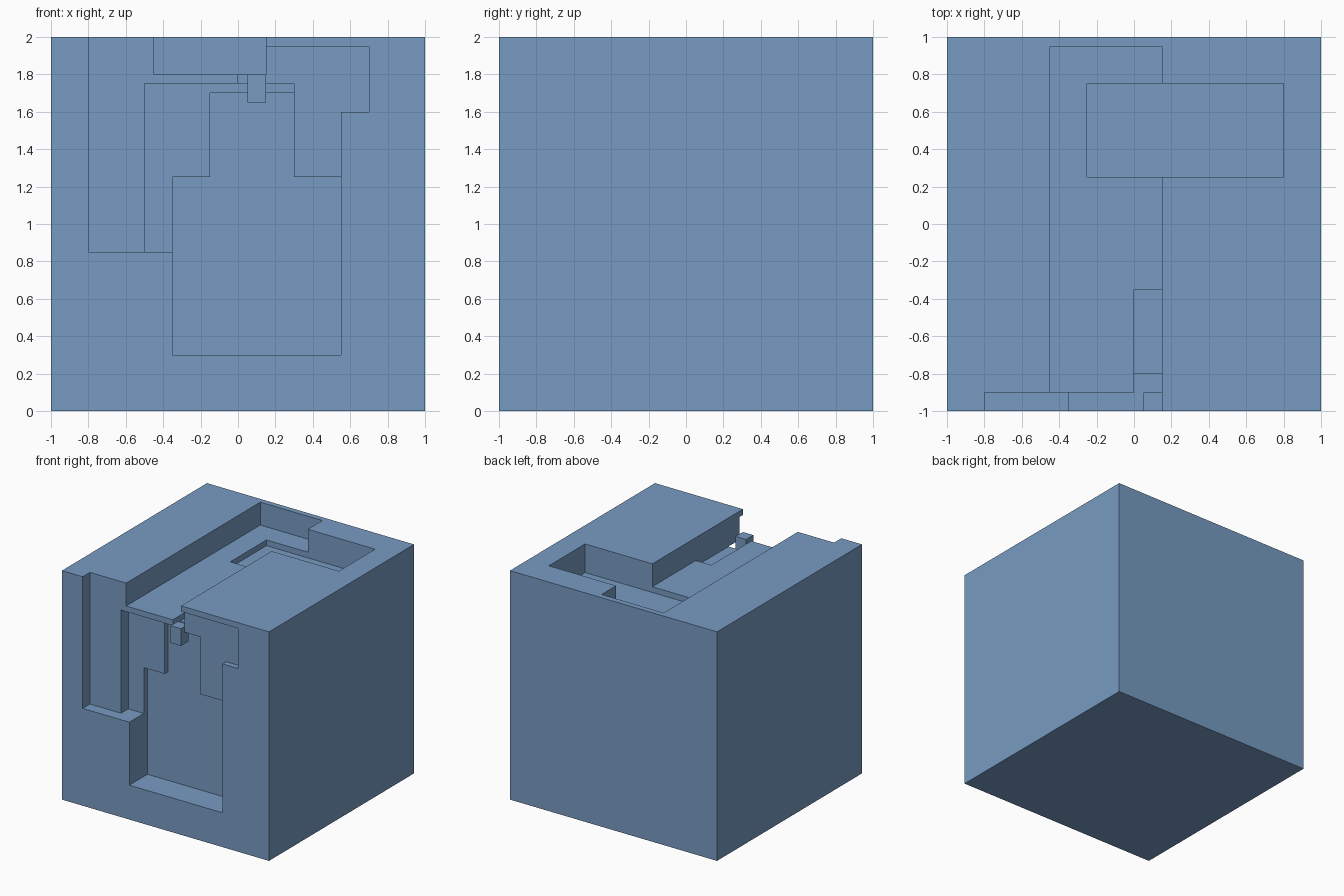
import bpy

cube = bpy.data.objects.get("Cube")
if cube:
    bpy.data.objects.remove(cube, do_unlink=True)

# Single flat blue
blue = bpy.data.materials.new("steel_blue")
blue.use_nodes = True
colour = (0.185, 0.33, 0.54, 1)
blue.diffuse_color = colour
blue.node_tree.nodes["Principled BSDF"].inputs["Base Color"].default_value = colour


def box(name, x, y, z):
    """Axis-aligned box from (min, max) pairs."""
    verts = [(a, b, c) for a in x for b in y for c in z]
    faces = [(0, 1, 3, 2), (4, 6, 7, 5), (0, 4, 5, 1),
             (2, 3, 7, 6), (0, 2, 6, 4), (1, 5, 7, 3)]
    mesh = bpy.data.meshes.new(name)
    mesh.from_pydata(verts, [], faces)
    mesh.materials.append(blue)
    obj = bpy.data.objects.new(name, mesh)
    bpy.context.collection.objects.link(obj)
    return obj


block = box("block", (-1, 1), (-1, 1), (0, 2))
OUT, TOP = -1.2, 2.2  # cutters overshoot the front and top faces

cuts = [
    # Top: long trench, cross pocket, narrow slot
    ("trench", (-0.45, 0.15), (OUT, 0.95), (1.8, TOP)),
    ("cross_pocket", (-0.25, 0.8), (0.25, 0.75), (1.75, TOP)),
    ("slot", (0.0, 0.15), (OUT, -0.35), (1.75, TOP)),
    # Front: stepped recesses, shallow to deep
    ("upper_right_step", (0.1, 0.7), (OUT, -0.95), (1.6, 1.95)),
    ("right_step", (0.1, 0.55), (OUT, -0.95), (0.3, 1.7)),
    ("left_step", (-0.8, 0.15), (OUT, -0.9), (0.85, TOP)),
    ("middle_recess", (-0.5, 0.3), (OUT, -0.8), (0.85, 1.75)),
    ("lower_recess", (-0.35, 0.55), (OUT, -0.75), (0.3, 1.25)),
    ("neck_recess", (-0.15, 0.3), (OUT, -0.75), (1.0, 1.7)),
]

bpy.context.view_layer.objects.active = block
for name, x, y, z in cuts:
    cutter = box(name + "_cutter", x, y, z)
    cutter.hide_render = True
    mod = block.modifiers.new(name, 'BOOLEAN')
    mod.operation = 'DIFFERENCE'
    mod.solver = 'EXACT'
    mod.object = cutter
    bpy.ops.object.modifier_apply(modifier=mod.name)
    bpy.data.objects.remove(cutter, do_unlink=True)

# Small peg at the mouth of the slot
box("peg", (0.05, 0.15), (-1, -0.9), (1.65, 1.8))
